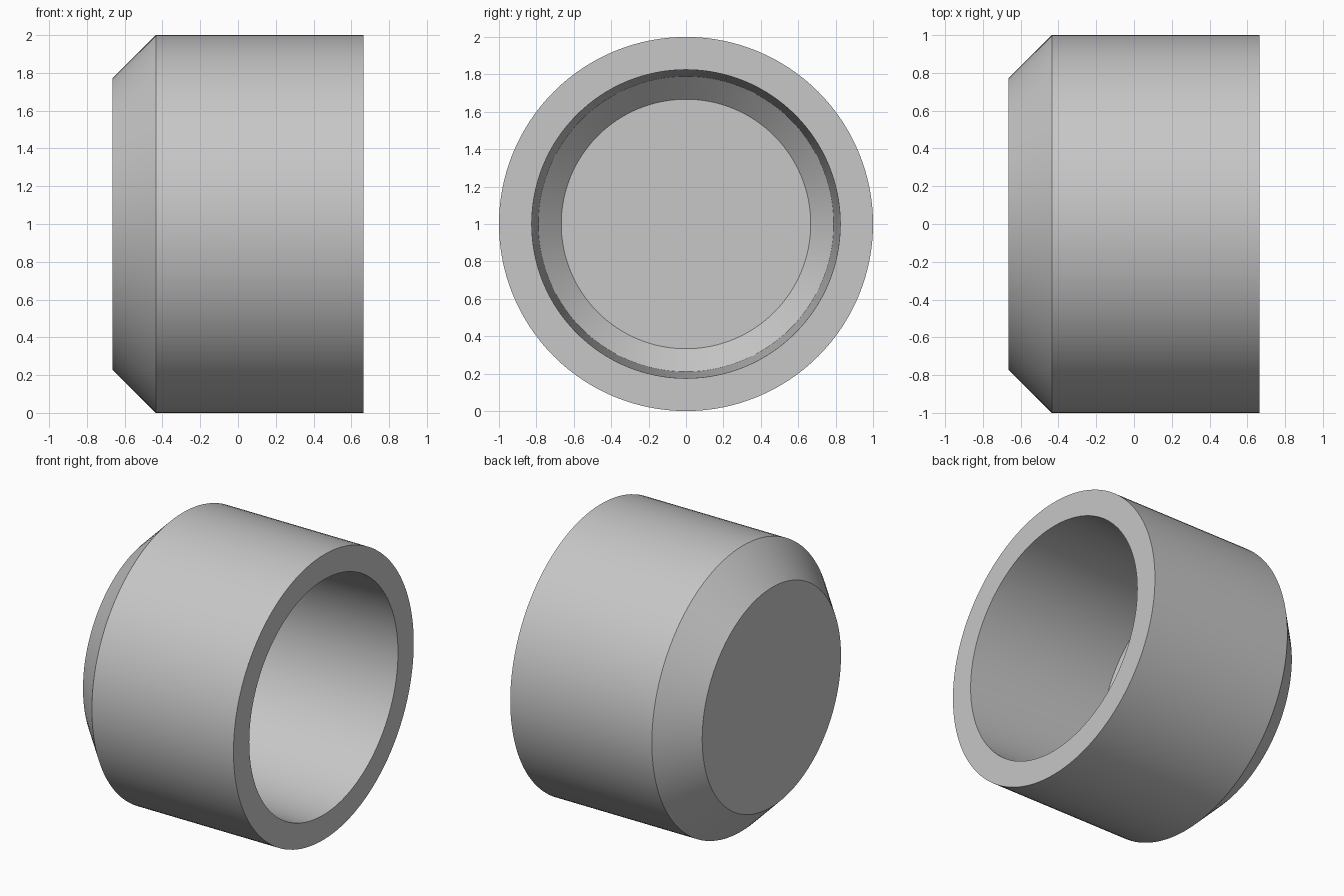
import bpy, bmesh, math
from mathutils import Matrix, Vector

cube = bpy.data.objects.get("Cube")
if cube:
    bpy.data.objects.remove(cube, do_unlink=True)

SEGMENTS = 128

# Plain grey material
grey = bpy.data.materials.new("plain_grey")
grey.use_nodes = True
colour = (0.57, 0.57, 0.57, 1)
grey.diffuse_color = colour
grey.node_tree.nodes["Principled BSDF"].inputs["Base Color"].default_value = colour

# Half section (x, radius): closed end, chamfer, wall, rim, tapered bore, floor
profile = [
    (-0.665, 0.77), (-0.435, 1.0), (0.665, 1.0),
    (0.665, 0.825), (-0.39, 0.79), (-0.51, 0.667),
]


def revolve(name, section):
    """Sweep a section around the x axis and cap both ends."""
    bm = bmesh.new()
    rings = []
    for x, r in section:
        start = Vector((x, 0, r))
        rings.append([
            bm.verts.new(Matrix.Rotation(math.tau * i / SEGMENTS, 3, 'X') @ start)
            for i in range(SEGMENTS)])
    for a, b in zip(rings, rings[1:]):
        for i in range(SEGMENTS):
            j = (i + 1) % SEGMENTS
            bm.faces.new((a[i], a[j], b[j], b[i]))
    bm.faces.new(rings[0])
    bm.faces.new(rings[-1])
    bmesh.ops.recalc_face_normals(bm, faces=bm.faces)
    mesh = bpy.data.meshes.new(name)
    bm.to_mesh(mesh)
    bm.free()
    obj = bpy.data.objects.new(name, mesh)
    bpy.context.collection.objects.link(obj)
    return obj


# Hollow cap lying on its side
cap = revolve("hollow_cap", profile)
cap.location.z = 1.0
cap.data.materials.append(grey)
bpy.ops.object.select_all(action='DESELECT')
cap.select_set(True)
bpy.context.view_layer.objects.active = cap
bpy.ops.object.shade_smooth_by_angle(angle=math.radians(30))
